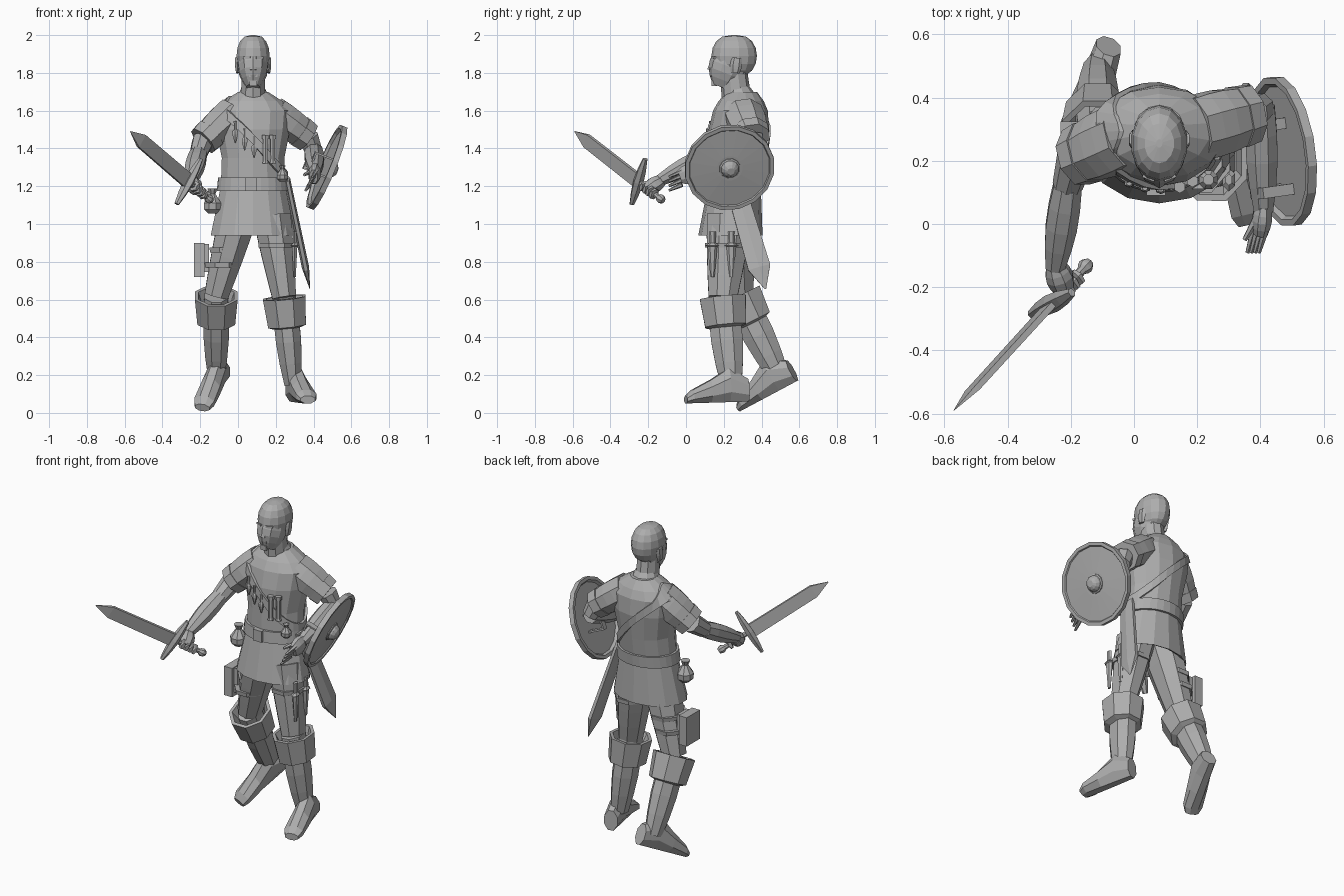
import bpy, bmesh, math
from mathutils import Vector, Matrix

cube = bpy.data.objects.get("Cube")
if cube:
    bpy.data.objects.remove(cube, do_unlink=True)

GREY = (0.42, 0.42, 0.42, 1)
material = bpy.data.materials.new("plain_grey")
material.use_nodes = True
material.diffuse_color = GREY
material.node_tree.nodes["Principled BSDF"].inputs["Base Color"].default_value = GREY
X, Y, Z = Vector((1, 0, 0)), Vector((0, 1, 0)), Vector((0, 0, 1))


def finish(name, bm):
    bmesh.ops.recalc_face_normals(bm, faces=bm.faces)
    mesh = bpy.data.meshes.new(name)
    bm.to_mesh(mesh)
    bm.free()
    mesh.materials.append(material)
    bpy.context.collection.objects.link(bpy.data.objects.new(name, mesh))


def bridge(bm, first, second):
    count = len(first)
    for j in range(count):
        following = (j + 1) % count
        bm.faces.new((first[j], first[following], second[following], second[j]))


def perpendicular(vector, axis):
    return (vector - axis * vector.dot(axis)).normalized()


def loft(name, rings, axis, ref=X, sides=8):
    """Skin rings of (centre, radius along ref, other radius) facing the axis."""
    bm = bmesh.new()
    axis = axis.normalized()
    u = perpendicular(ref, axis)
    v = axis.cross(u)
    grow = 1 / math.cos(math.pi / sides) if sides < 12 else 1
    angles = [(j + 0.5) * math.tau / sides for j in range(sides)]
    loops = [[bm.verts.new(centre + grow * (u * wide * math.cos(a) + v * deep * math.sin(a))) for a in angles]
             for centre, wide, deep in rings]
    for first, second in zip(loops, loops[1:]):
        bridge(bm, first, second)
    bm.faces.new(loops[0])
    bm.faces.new(loops[-1])
    finish(name, bm)


def line(name, start, axis, stops, ref=X, sides=8, depth=1):
    """Turned or flattened part: stops are (distance along the axis, radius)."""
    start, axis = Vector(start), Vector(axis).normalized()
    loft(name, [(start + axis * d, radius, radius * depth) for d, radius in stops], axis, ref, sides)


def limb(name, start, end, first, last, bulge=0, ref=X, sides=8, depth=1, steps=4):
    """Tapered part between two points, swelling in the middle."""
    start, end = Vector(start), Vector(end)
    length = (end - start).length
    fractions = [i / steps for i in range(steps + 1)]
    line(name, start, end - start, [(f * length, first + (last - first) * f + bulge * math.sin(math.pi * f))
                                    for f in fractions], ref, sides, depth)


def box(name, centre, size, axes=(X, Y, Z)):
    bm = bmesh.new()
    turn = Matrix(axes).transposed().to_4x4()
    bmesh.ops.create_cube(bm, size=1, matrix=Matrix.Translation(centre) @ turn @ Matrix.Diagonal((*size, 1)))
    finish(name, bm)


# Tunic sections: height, half width, half depth
MIDDLE = 0.08
TUNIC = [(0.94, 0.23, 0.17), (1.2, 0.175, 0.14), (1.35, 0.17, 0.15), (1.5, 0.2, 0.16),
         (1.6, 0.21, 0.145), (1.65, 0.16, 0.12), (1.7, 0.08, 0.08)]


def spine(z):
    return Vector((MIDDLE, 0.16 + z * MIDDLE, z))


def section(z):
    for low, high in zip(TUNIC, TUNIC[1:]):
        if z <= high[0]:
            f = (z - low[0]) / (high[0] - low[0])
            return [a + (b - a) * f for a, b in zip(low, high)][1:]


def tunic_point(angle, z, out):
    wide, deep = section(z)
    return spine(z) + X * (wide + out) * math.cos(angle) + Y * (deep + out) * math.sin(angle)


def chest(x, z):
    wide, deep = section(z)
    return Vector((x, spine(z).y - deep * math.sqrt(1 - ((x - MIDDLE) / wide) ** 2) - 0.012, z))


hollow = [(spine(1.05), 0.1, 0.1), (spine(0.95), 0.21, 0.15)]
loft("tunic", hollow + [(spine(z), wide, deep) for z, wide, deep in TUNIC], Z, sides=14)


def band(name, height, half, sides=28):
    """Strap wrapped round the tunic, its height given by angle."""
    bm = bmesh.new()
    corners = ((-half, -0.02), (half, -0.02), (half, 0.012), (-half, 0.012))
    loops = []
    for j in range(sides):
        a = j * math.tau / sides
        loops.append([bm.verts.new(tunic_point(a, height(a) + rise, out)) for rise, out in corners])
    for j in range(sides):
        bridge(bm, loops[j - 1], loops[j])
    finish(name, bm)


band("belt", lambda a: 1.21, 0.035)
band("baldric", lambda a: 1.45 - 0.2 * math.cos(a), 0.028)
box("belt_buckle", chest(0.07, 1.21), (0.06, 0.03, 0.07))

# Head and neck
limb("neck_base", (MIDDLE, 0.29, 1.62), (MIDDLE, 0.27, 1.73), 0.11, 0.055, sides=10)
limb("neck", (MIDDLE, 0.27, 1.64), (MIDDLE, 0.25, 1.82), 0.065, 0.06, sides=10, depth=1.15)
latitudes = [math.pi * i / 8 for i in range(9)]
line("skull", (MIDDLE, 0.255, 1.89), Z,
     [(-0.11 * math.cos(a), 0.01 + 0.08 * math.sin(a) ** 0.8) for a in latitudes], sides=14, depth=1.34)
limb("jaw", (MIDDLE, 0.185, 1.725), (MIDDLE, 0.24, 1.87), 0.035, 0.075, 0.018, sides=10, depth=1.3)
limb("nose", (MIDDLE, 0.145, 1.88), (MIDDLE, 0.132, 1.815), 0.008, 0.017, sides=6)
box("lips", (MIDDLE, 0.142, 1.785), (0.045, 0.02, 0.016))
box("chin", (MIDDLE, 0.15, 1.745), (0.04, 0.03, 0.03))
for side, sign in (("right", -1), ("left", 1)):
    eye_x = MIDDLE + sign * 0.032
    slant = Vector((1, sign * 0.4, 0)).normalized()
    axes = (slant, Z.cross(slant), Z)
    box(side + "_brow", (eye_x, 0.15, 1.88), (0.04, 0.02, 0.012), axes)
    box(side + "_eye", (eye_x, 0.155, 1.86), (0.026, 0.016, 0.01), axes)
    ear_x = MIDDLE + sign * 0.082
    limb(side + "_ear", (ear_x, 0.26, 1.8), (ear_x + sign * 0.004, 0.27, 1.88), 0.008, 0.009, 0.003,
         sides=6, depth=2.4)


def arm(side, shoulder, hem, elbow, wrist):
    shoulder, hem = Vector(shoulder), Vector(hem)
    limb(side + "_sleeve", shoulder, hem, 0.1, 0.08, 0.01, ref=Y, depth=0.85)
    limb(side + "_sleeve_hem", shoulder.lerp(hem, 0.75), hem, 0.096, 0.09, ref=Y, depth=0.88, steps=1)
    limb(side + "_upper_arm", hem, elbow, 0.055, 0.045, ref=Y)
    limb(side + "_forearm", elbow, wrist, 0.045, 0.03, 0.012)


arm("right", (-0.03, 0.28, 1.59), (-0.185, 0.21, 1.44), (-0.21, 0.12, 1.37), (-0.25, -0.14, 1.23))
arm("left", (0.19, 0.3, 1.59), (0.37, 0.35, 1.46), (0.4, 0.37, 1.39), (0.41, 0.04, 1.28))
limb("right_palm", (-0.25, -0.13, 1.23), (-0.22, -0.21, 1.18), 0.03, 0.03, 0.012)
limb("left_palm", (0.41, 0.06, 1.28), (0.4, -0.03, 1.25), 0.024, 0.022, 0.008, depth=1.7)
for i in range(4):
    knuckle = Vector((0.415, -0.02, 1.28)) - Vector((0.012, 0, 0.024)) * i
    limb(f"left_finger_{i + 1}", knuckle, knuckle - Vector((0.02, 0.07, 0.03)), 0.011, 0.006, sides=6)
limb("left_thumb", (0.39, 0.02, 1.28), (0.35, -0.05, 1.26), 0.013, 0.007, sides=6)

# Sword held in the right hand
pommel, tip = Vector((-0.15, -0.13, 1.13)), Vector((-0.57, -0.59, 1.49))
along = (tip - pommel).normalized()
across = perpendicular(Vector((0.14, 0.08, 0.25)), along)
flat = along.cross(across)
length = (tip - pommel).length
guard = pommel + along * 0.19
limb("sword_pommel", pommel - along * 0.015, pommel + along * 0.03, 0.014, 0.012, 0.01)
limb("sword_grip", pommel, guard, 0.014, 0.014)
line("sword_blade", guard, along, [(0, 0.04), (length - 0.29, 0.038), (length - 0.19, 0.002)], across, 4, 0.25)
limb("sword_guard", guard - across * 0.14, guard + across * 0.14, 0.01, 0.01, 0.012, along, 6, 1.3)
for i in range(4):
    centre = pommel + along * (0.06 + i * 0.026)
    line(f"right_finger_{i + 1}", centre - flat * 0.028, flat,
         [(0, 0.02), (0.028, 0.03), (0.05, 0.02)], across, 6, 0.45)

# Shield on the left forearm, with a rim, boss and strap loops
centre, facing = Vector((0.47, 0.23, 1.3)), Vector((0.9, 0.13, -0.37)).normalized()
RIM = 0.24
thick = RIM / 16
line("shield", centre, facing, [(0, RIM - 0.03), (-thick, RIM - 0.02), (-thick, RIM), (thick, RIM),
                                (thick, RIM - 0.02), (thick / 2, RIM - 0.025), (thick, 0.07)], Y, 16)
line("shield_boss_ring", centre, facing, [(0, 0.06), (0.02, 0.056), (0.024, 0.05)], Y, 12)
quarter = [math.pi / 2 * i / 4 for i in range(4)]
line("shield_boss", centre, facing, [(0.015 + 0.048 * math.sin(a), 0.05 * math.cos(a)) for a in quarter], Y, 12)
sideways = perpendicular(Y, facing)
upward = facing.cross(sideways)
axes = (facing, sideways, upward)
for i, offset in enumerate((-0.12, 0.09)):
    anchor = centre + sideways * offset
    for end in (-1, 1):
        box(f"shield_strap_{i}_post_{end}", anchor - facing * 0.05 + upward * end * 0.05, (0.1, 0.035, 0.01), axes)
    box(f"shield_strap_{i}_loop", anchor - facing * 0.1, (0.01, 0.035, 0.11), axes)


def leg(side, hip, knee, ankle, heel, toe):
    """Trouser leg, tall boot with an open cuff, and a foot on its sole line."""
    hip, knee, ankle, heel, toe = map(Vector, (hip, knee, ankle, heel, toe))
    limb(side + "_thigh", hip, knee, 0.1, 0.063, 0.003, depth=1.2)
    limb(side + "_boot_leg", knee, ankle, 0.062, 0.044, 0.014, depth=1.25)
    line(side + "_boot_cuff", knee, ankle - knee,
         [(0.08, 0.07), (0, 0.095), (0, 0.113), (0.15, 0.1), (0.165, 0.06)], depth=1.08)
    sole = heel - toe
    up = perpendicular(X, sole.normalized()).cross(sole).normalized()
    shape = ((0, 0.04, 0.04), (0.1, 0.055, 0.07), (0.4, 0.053, 0.12), (0.7, 0.048, 0.18), (1, 0.04, 0.12))
    loft(side + "_boot_foot", [(toe + sole * f + up * tall / 2, wide, tall / 2) for f, wide, tall in shape], sole)


leg("right", (0, 0.24, 1.04), (-0.115, 0.28, 0.62), (-0.115, 0.49, 0.2), (-0.08, 0.59, 0.17), (-0.19, 0.29, 0.01))
leg("left", (0.18, 0.23, 1.04), (0.245, 0.195, 0.61), (0.29, 0.24, 0.15), (0.29, 0.33, 0.06), (0.37, 0, 0.05))

# Scabbard on the left hip
line("scabbard", (0.26, 0.25, 1.24), (0.12, 0.17, -0.58), [(0, 0.05), (0.5, 0.06), (0.62, 0.004)], Y, 6, 0.28)

# Thigh case, knives and their straps
box("thigh_case", (-0.205, 0.26, 0.81), (0.055, 0.13, 0.18))
box("thigh_case_backing", (-0.17, 0.26, 0.82), (0.035, 0.09, 0.15))
for i in range(2):
    z = 0.77 + i * MIDDLE
    line(f"right_thigh_strap_{i + 1}", (z * 0.3 - 0.315, 0.26, z), Z, [(0, 0.088), (0.025, 0.091)], depth=1.2)
    y = 0.14 + i * 0.1
    line(f"thigh_knife_{i + 1}", (0.3, y, 0.72), Z,
         [(0, 0.006), (0.16, 0.014), (0.165, 0.02), (0.18, 0.009), (0.24, 0.01)], sides=6, depth=1.6)
line("left_thigh_strap", (0.205, 0.217, 0.875), Z, [(0, 0.096), (0.025, 0.098)], depth=1.2)

# Small throwing blades and tubes hung on the chest
for i in range(3):
    line(f"chest_blade_{i + 1}", chest(i * 0.05 - 0.015, 1.49 - i * 0.04), -Z,
         [(-0.055, 0.008), (-0.01, 0.006), (0, 0.014), (0.015, 0.015), (0.06, 0.003)], sides=6, depth=0.7)
for i in range(2):
    line(f"chest_tube_{i + 1}", chest(0.145 + i * 0.04, 1.39), Z,
         [(-0.07, 0.016), (-0.055, 0.012), (0.06, 0.012), (0.06, 0.017), (0.08, 0.017)], sides=6)

# Drawstring pouches on the belt
for side, place, size in (("right", (-0.135, 0.2, 1.11), 1.1), ("left", (0.235, 0.14, 1.26), 0.7)):
    line(side + "_belt_pouch", place, Z, [(d * size, radius * size) for d, radius in
         ((-0.05, 0.02), (-0.03, 0.04), (0, 0.042), (0.045, 0.014), (0.07, 0.024))])
